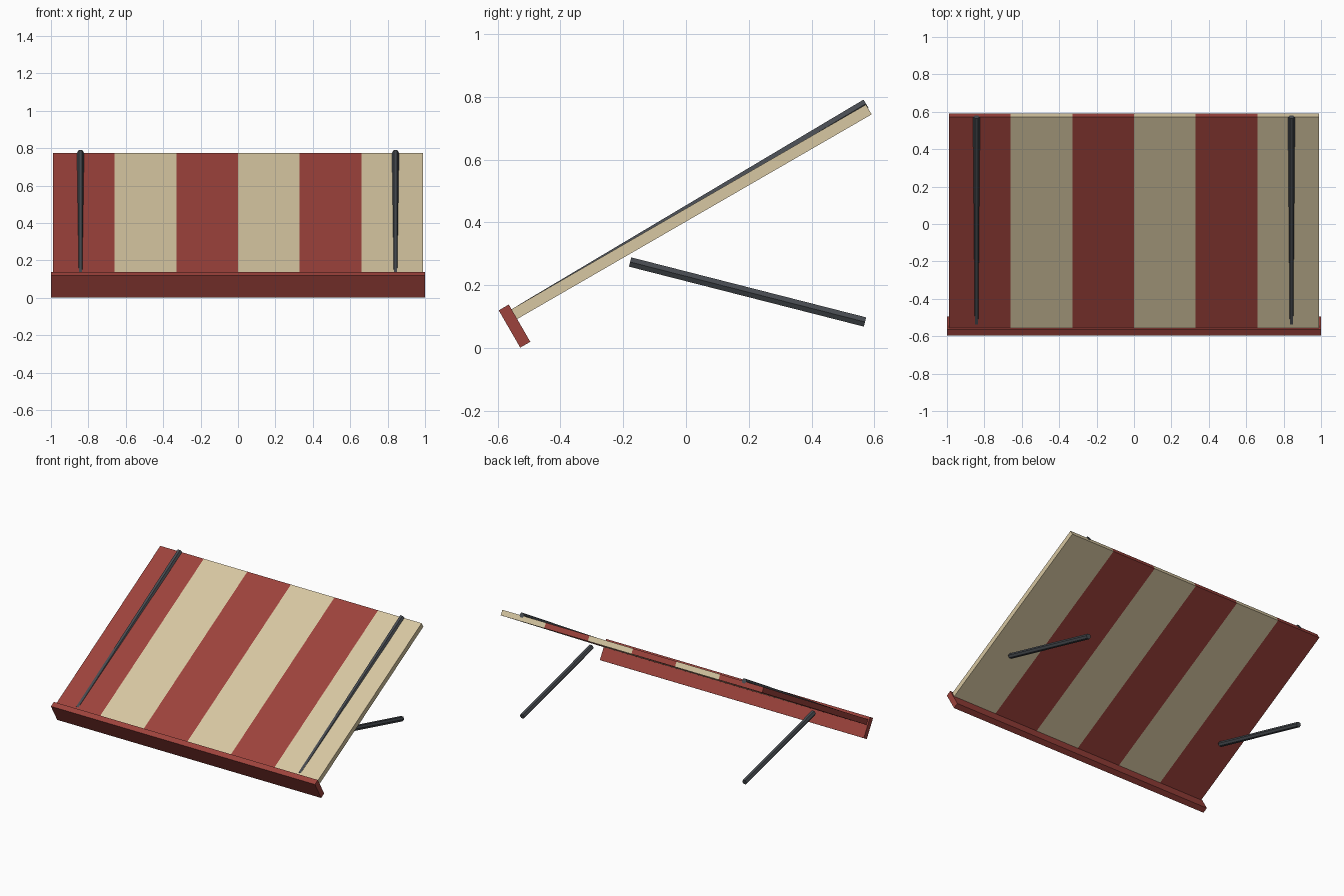
import bpy, bmesh, math
from mathutils import Vector, Matrix

if "Cube" in bpy.data.objects:
    bpy.data.objects.remove(bpy.data.objects["Cube"])


def material(name, color):
    m = bpy.data.materials.new(name)
    m.diffuse_color = (*color, 1.0)
    m.use_nodes = True
    m.node_tree.nodes["Principled BSDF"].inputs["Base Color"].default_value = m.diffuse_color
    return m


RED = material("canvas red", (0.335, 0.055, 0.045))
CREAM = material("canvas cream", (0.68, 0.57, 0.36))
STEEL = material("dark steel", (0.062, 0.070, 0.080))

PITCH = math.radians(30)
U = Vector((0, math.cos(PITCH), math.sin(PITCH)))    # up the slope
N = Vector((0, -math.sin(PITCH), math.cos(PITCH)))   # out of the slope


def finish(bm, name, mats):
    me = bpy.data.meshes.new(name)
    bm.to_mesh(me)
    bm.free()
    for m in mats:
        me.materials.append(m)
    ob = bpy.data.objects.new(name, me)
    bpy.context.collection.objects.link(ob)
    return ob


def sloped_box(size, center):
    """Box with its local y axis along the slope."""
    bm = bmesh.new()
    mat = (Matrix.Translation(center) @ Matrix.Rotation(PITCH, 4, 'X')
           @ Matrix.Diagonal((*size, 1)))
    bmesh.ops.create_cube(bm, size=1, matrix=mat)
    return bm


def hex_bar(name, x, start, end, r=0.0175):
    """Six-sided bar between two (y, z) points, corners pointing sideways."""
    a, b = Vector((x, *start)), Vector((x, *end))
    d = (b - a).normalized()
    side = Vector((1, 0, 0))
    rot = Matrix((side, d.cross(side), d)).transposed().to_4x4()
    bm = bmesh.new()
    bmesh.ops.create_cone(bm, cap_ends=True, segments=6, radius1=r, radius2=r,
                          depth=(b - a).length,
                          matrix=Matrix.Translation((a + b) / 2) @ rot
                          @ Matrix.Rotation(math.radians(30), 4, 'Z'))
    # turn the section so that a corner faces sideways
    if max(v.co.x for v in bm.verts) - x < r * 0.95:
        bmesh.ops.rotate(bm, verts=bm.verts, cent=a,
                         matrix=Matrix.Rotation(math.radians(30), 3, d))
    finish(bm, name, [STEEL])


# striped canopy panel: six equal stripes cut across the width
HALF, LENGTH, THICK, STRIPES = 0.99, 1.305, 0.036, 6
top_back = Vector((0, 0.591, 0.744))                 # lower edge of the back end
bm = sloped_box((2 * HALF, LENGTH, THICK), top_back - U * LENGTH / 2 + N * THICK / 2)
width = 2 * HALF / STRIPES
for i in range(1, STRIPES):
    bmesh.ops.bisect_plane(bm, geom=bm.verts[:] + bm.edges[:] + bm.faces[:],
                           plane_co=(-HALF + i * width, 0, 0), plane_no=(1, 0, 0))
for f in bm.faces:
    x = f.calc_center_median().x
    f.material_index = min(STRIPES - 1, int((x + HALF) / width)) % 2
finish(bm, "striped_canopy", [RED, CREAM])

# front valance board
finish(sloped_box((2.0, 0.037, 0.137), Vector((0, -0.546, 0.07))),
       "front_valance", [RED])

# rails sunk into the canopy and support arms beneath it
for label, x in (("left", -0.842), ("right", 0.842)):
    hex_bar(label + "_rail", x, (-0.529, 0.122), (0.573, 0.778))
    hex_bar(label + "_support_arm", x, (-0.178, 0.274), (0.570, 0.083))
